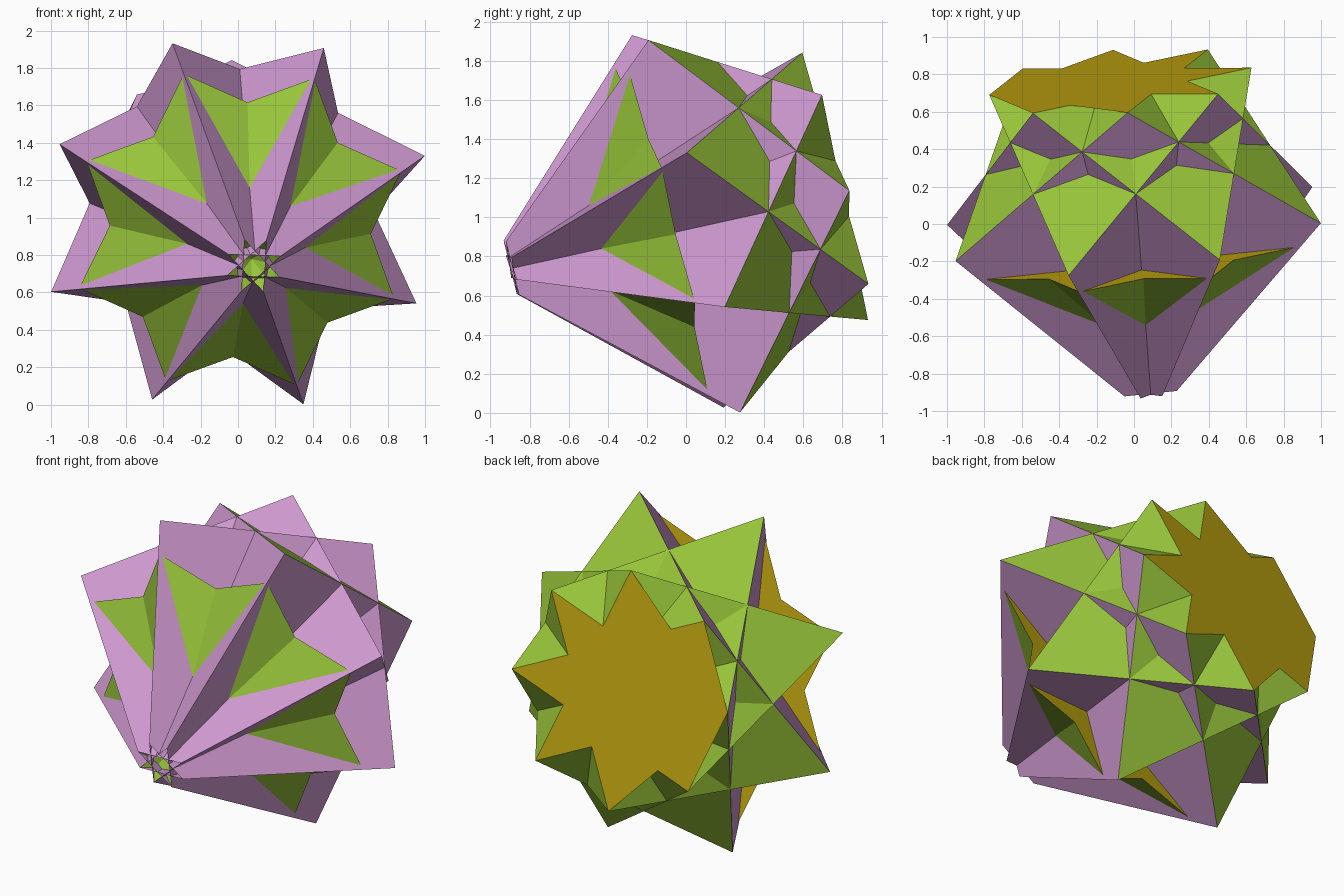
import bpy, bmesh, math
from mathutils import Vector

if "Cube" in bpy.data.objects:
    bpy.data.objects.remove(bpy.data.objects["Cube"])

# Tilted eight-fold axis: F points to the front, E1 and E2 span the star plane
CENTRE = Vector((0, 0, 0.967))
F = Vector((0.0925, -0.966, -0.2425)).normalized()
E1 = Vector((0.9396, 0.004, 0.342))
E1 = (E1 - F * E1.dot(F)).normalized()
E2 = F.cross(E1)


def ring(radius, height, offset=0.0):
    """Eight points, 45 degrees apart, around the axis."""
    pts = []
    for k in range(8):
        a = math.radians(45 * k + offset)
        pts.append(CENTRE + E1 * radius * math.cos(a) + E2 * radius * math.sin(a) + F * height)
    return pts


def material(name, colour):
    m = bpy.data.materials.new(name)
    m.diffuse_color = (*colour, 1)
    m.use_nodes = True
    m.node_tree.nodes["Principled BSDF"].inputs["Base Color"].default_value = m.diffuse_color
    return m


def build(name, faces, mat):
    """One object from flat polygons, turned outward from the centre."""
    bm = bmesh.new()
    for pts in faces:
        f = bm.faces.new([bm.verts.new(p) for p in pts])
        f.normal_update()
        if f.normal.dot(f.calc_center_median() - CENTRE) < 0:
            f.normal_flip()
    mesh = bpy.data.meshes.new(name)
    bm.to_mesh(mesh)
    bm.free()
    mesh.materials.append(mat)
    obj = bpy.data.objects.new(name, mesh)
    bpy.context.collection.objects.link(obj)
    return obj


purple = material("orchid", (0.61, 0.31, 0.62))
green = material("leaf_green", (0.31, 0.55, 0.042))
ochre = material("ochre", (0.50, 0.355, 0.005))

tips = ring(1.063, 0)            # widest spikes
back = ring(0.705, -0.79, 22.5)  # corners of the back star
front = ring(0.152, 0.925)       # small rim at the front
inner = ring(0.917, 0.13)        # corners of the two crossed squares

# Large crossing pentagons forming the ridges
build("ridge_panels", [
    (tips[k], back[(k + 1) % 8], tips[(k + 3) % 8], front[(k + 3) % 8], front[k])
    for k in range(8)], purple)

# Triangles from the square sides across the axis to the front rim
build("front_triangles", [
    (inner[k], inner[(k + 2) % 8], front[(k + 5) % 8]) for k in range(8)], green)

# Triangles from each spike to the back star
build("back_triangles", [
    (tips[k], back[(k + 1) % 8], back[(k - 2) % 8]) for k in range(8)], green)

# Crossed squares behind the front triangles
build("inner_squares", [[inner[s + 2 * i] for i in range(4)] for s in (0, 1)], ochre)

# Back star, filled as a fan from one corner
order = [back[(3 - 3 * i) % 8] for i in range(8)]
build("back_star", [(order[0], order[i], order[i + 1]) for i in range(1, 7)], ochre)
